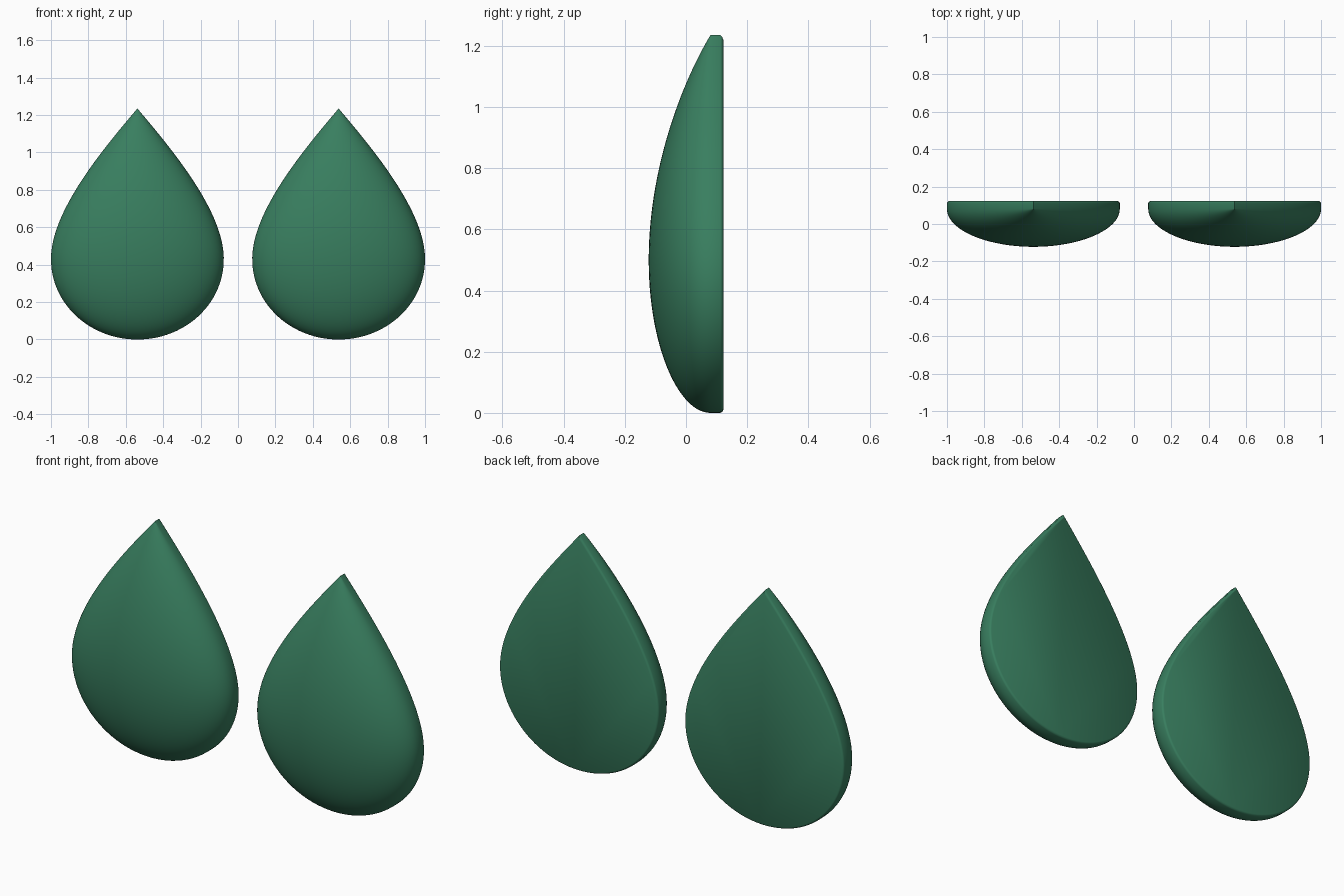
import bpy, bmesh, math

if "Cube" in bpy.data.objects:
    bpy.data.objects.remove(bpy.data.objects["Cube"])

TOP, RIM, BACK = 1.235, 0.08, 0.122
ROWS, COLS = 64, 48


def bezier(p, n=200):
    pts = []
    for i in range(n + 1):
        t = i / n
        b = ((1-t)**3, 3*t*(1-t)**2, 3*t*t*(1-t), t**3)
        pts.append(tuple(sum(k * q[a] for k, q in zip(b, p)) for a in (0, 1)))
    return pts


def lookup(pts, z):
    for (a, za), (b, zb) in zip(pts, pts[1:]):
        if za <= z <= zb and zb > za:
            return a + (b - a) * (z - za) / (zb - za)
    return pts[-1][0]


# Teardrop half-width and dome depth, both as functions of height
width = bezier([(0, 0), (0.255, 0), (0.462, 0.19), (0.462, 0.43)]) + \
    bezier([(0.462, 0.43), (0.462, 0.68), (0.2, 1.0), (0, TOP)])[1:]
depth = bezier([(0, 0), (0.105, 0), (0.202, 0.22), (0.202, 0.5)]) + \
    bezier([(0.202, 0.5), (0.202, 0.78), (0.105, 1.06), (0, TOP)])[1:]

bm = bmesh.new()

# Domed front: half-ellipse sections stacked from bottom to tip
rows = []
for i in range(1, ROWS):
    z = TOP * (1 - math.cos(math.pi * i / ROWS)) / 2
    w, d = lookup(width, z), lookup(depth, z)
    rows.append([bm.verts.new((w * math.cos(math.pi * j / COLS),
                               RIM - d * math.sin(math.pi * j / COLS), z))
                 for j in range(COLS + 1)])
low, tip = bm.verts.new((0, RIM, 0)), bm.verts.new((0, RIM, TOP))
for j in range(COLS):
    bm.faces.new((low, rows[0][j], rows[0][j + 1]))
    bm.faces.new((tip, rows[-1][j + 1], rows[-1][j]))
    for a, b in zip(rows, rows[1:]):
        bm.faces.new((a[j], b[j], b[j + 1], a[j + 1]))

# Straight rim, rounded back edge and flat back
loop = [low] + [r[0] for r in rows] + [tip] + [r[-1] for r in reversed(rows)]
base = [v.co.copy() for v in loop]
for y, s in ((0.112, 1), (0.118, 0.994), (BACK, 0.98)):
    new = [bm.verts.new((c.x * s, y, 0.45 + (c.z - 0.45) * s)) for c in base]
    for k in range(len(loop)):
        n = (k + 1) % len(loop)
        bm.faces.new((loop[k], loop[n], new[n], new[k]))
    loop = new
bm.faces.new(loop)
bmesh.ops.recalc_face_normals(bm, faces=bm.faces[:])

mesh = bpy.data.meshes.new("teardrop")
bm.to_mesh(mesh)
bm.free()
green = bpy.data.materials.new("green")
green.diffuse_color = (0.04, 0.21, 0.115, 1)
green.use_nodes = True
green.node_tree.nodes["Principled BSDF"].inputs["Base Color"].default_value = green.diffuse_color
mesh.materials.append(green)

# Matching pair
for name, x in (("left_teardrop", -0.538), ("right_teardrop", 0.538)):
    ob = bpy.data.objects.new(name, mesh)
    ob.location.x = x
    bpy.context.collection.objects.link(ob)
bpy.context.view_layer.objects.active = ob
ob.select_set(True)
bpy.ops.object.shade_smooth_by_angle(angle=math.radians(40))
